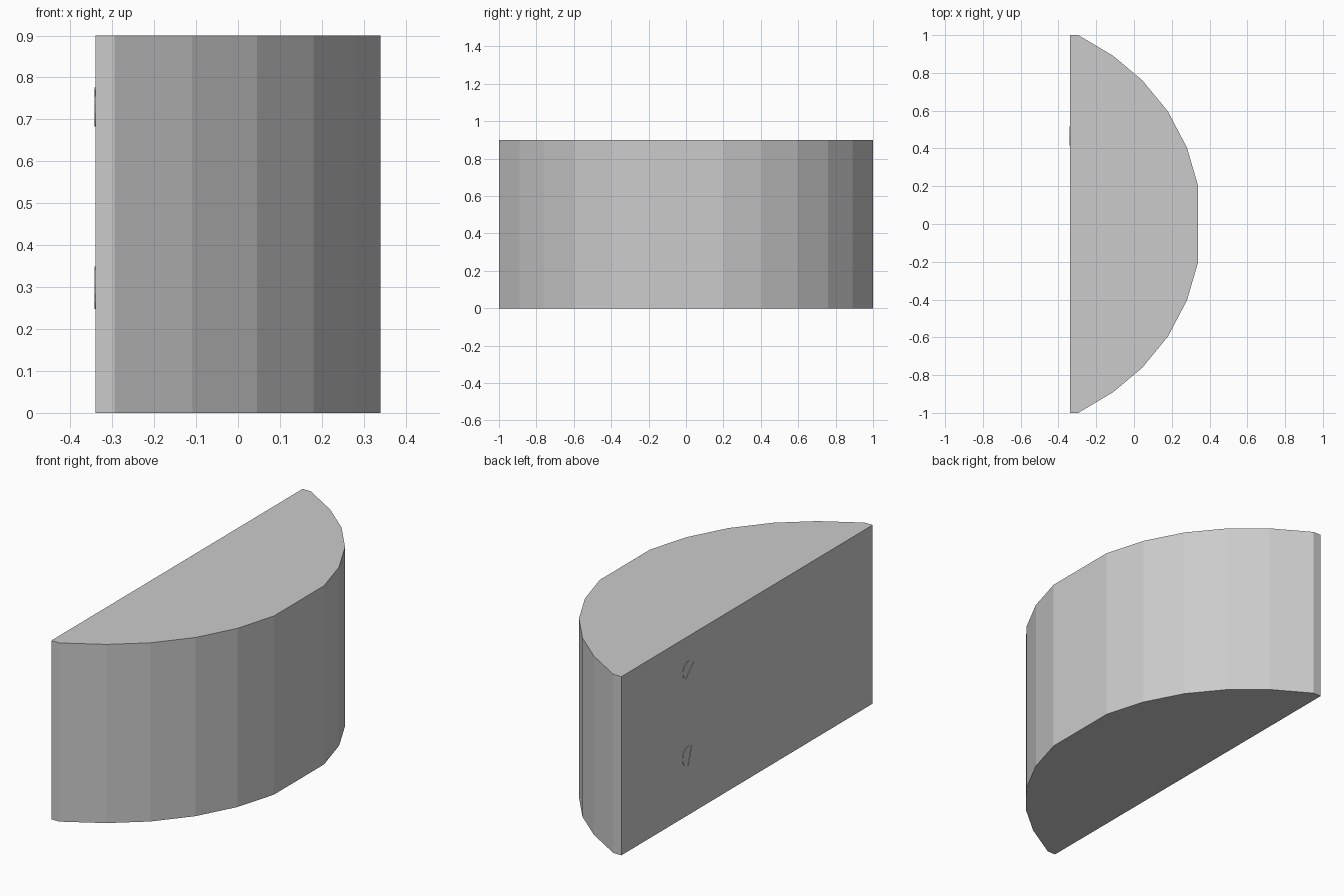
import bpy, bmesh
from math import sin, cos, pi, radians, asin
from mathutils import Matrix, Vector

if "Cube" in bpy.data.objects:
    bpy.data.objects.remove(bpy.data.objects["Cube"])


def prism(name, loops, depth):
    """Extrude each flat point loop along the depth vector into one object."""
    bm = bmesh.new()
    for pts in loops:
        face = bm.faces.new([bm.verts.new(p) for p in pts])
        res = bmesh.ops.extrude_face_region(bm, geom=[face], use_keep_orig=True)
        moved = [g for g in res["geom"] if isinstance(g, bmesh.types.BMVert)]
        bmesh.ops.translate(bm, verts=moved, vec=Vector(depth))
    bmesh.ops.recalc_face_normals(bm, faces=bm.faces[:])
    mesh = bpy.data.meshes.new(name)
    bm.to_mesh(mesh)
    bm.free()
    obj = bpy.data.objects.new(name, mesh)
    bpy.context.collection.objects.link(obj)
    return obj


# Half-round shade: faceted bow with a flat wall side
half = [(-0.34, 1.0), (-0.295, 1.0), (-0.11, 0.89), (0.045, 0.76),
        (0.18, 0.595), (0.28, 0.405), (0.34, 0.2)]
outline = [(x, -y, 0) for x, y in half] + [(x, y, 0) for x, y in reversed(half)]
prism("half_round_shade", [outline], (0, 0, 0.9))


# Slotted screw heads on the flat side: two half discs with a gap between
def screw_head(name, y, z, radius, tilt, slot=0.009, steps=6):
    start = asin(slot / radius)
    arc = [start + (pi - 2 * start) * i / steps for i in range(steps + 1)]
    loops = []
    for turn in (0, pi):
        rot = Matrix.Rotation(tilt + turn, 3, 'X')
        loops.append([rot @ Vector((0, radius * cos(a), radius * sin(a)))
                      + Vector((-0.338, y, z)) for a in arc])
    prism(name, loops, (-0.004, 0, 0))


screw_head("upper_screw", 0.465, 0.73, 0.047, radians(-45 + 180))
screw_head("lower_screw", 0.465, 0.298, 0.051, radians(107))
